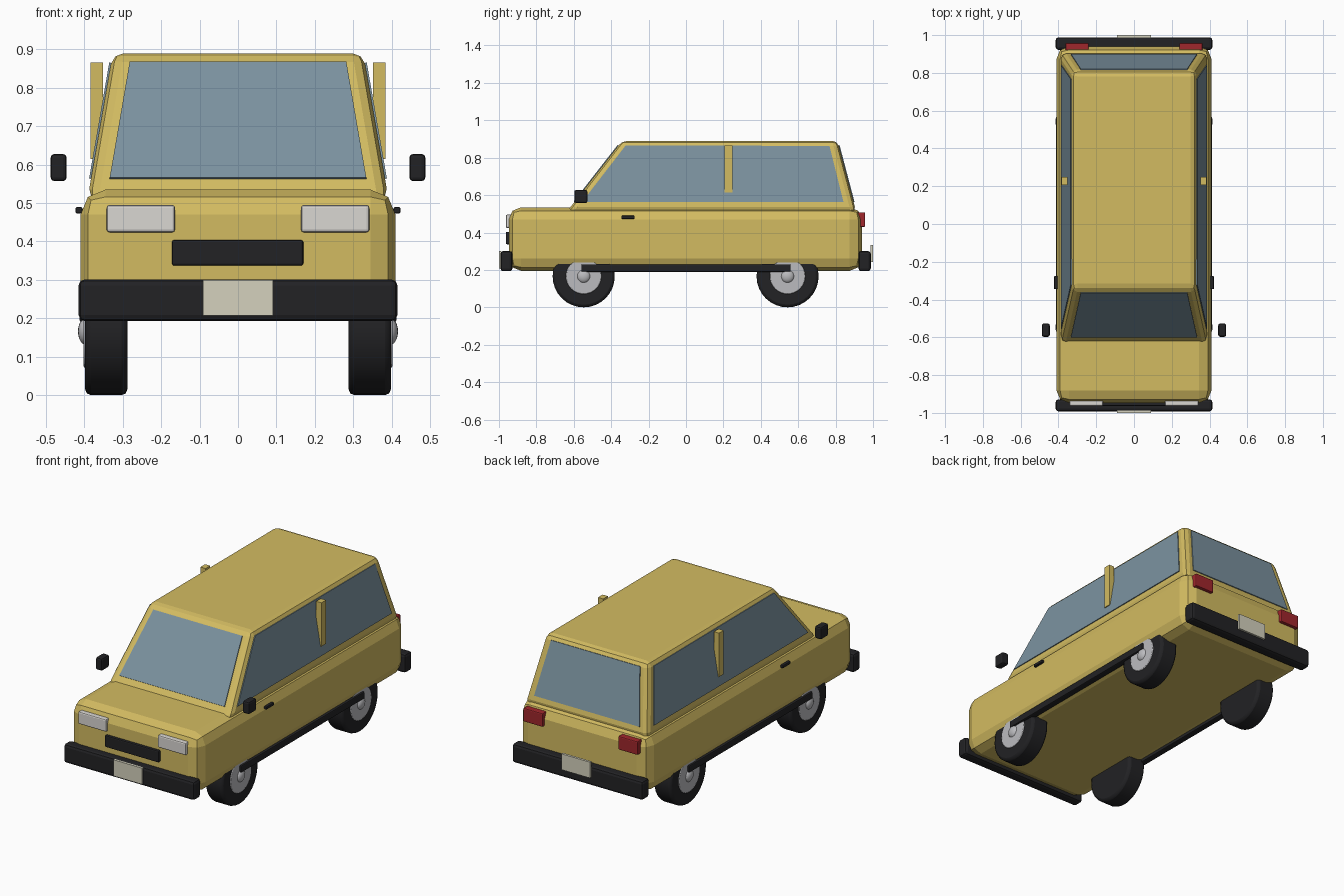
import bpy, bmesh, math
from mathutils import Vector, Matrix

if "Cube" in bpy.data.objects:
    bpy.data.objects.remove(bpy.data.objects["Cube"])


def material(name, rgb):
    m = bpy.data.materials.new(name)
    m.diffuse_color = (*rgb, 1)
    m.use_nodes = True
    m.node_tree.nodes["Principled BSDF"].inputs["Base Color"].default_value = m.diffuse_color
    return m


PAINT = material("yellow_paint", (0.65, 0.5, 0.12))
GLASS = material("glass", (0.2, 0.29, 0.35))
BLACK = material("black_rubber", (0.016, 0.016, 0.018))
RED = material("red_lens", (0.35, 0.02, 0.025))
PLATE = material("plate", (0.66, 0.64, 0.51))
LENS = material("clear_lens", (0.7, 0.68, 0.65))
CHROME = material("wheel_metal", (0.5, 0.5, 0.52))


def finish(bm, name, mat, bevel=0, segments=2, smooth=False):
    bmesh.ops.recalc_face_normals(bm, faces=bm.faces)
    mesh = bpy.data.meshes.new(name)
    bm.to_mesh(mesh)
    bm.free()
    mesh.materials.append(mat)
    ob = bpy.data.objects.new(name, mesh)
    bpy.context.collection.objects.link(ob)
    if smooth:
        bpy.ops.object.select_all(action='DESELECT')
        ob.select_set(True)
        bpy.context.view_layer.objects.active = ob
        bpy.ops.object.shade_smooth_by_angle(angle=math.radians(35))
    if bevel:
        mod = ob.modifiers.new("bevel", 'BEVEL')
        mod.width = bevel
        mod.segments = segments
        mod.limit_method = 'ANGLE'
    return ob


def hexa(name, bottom, top, mat, **kw):
    """Solid between two four-cornered loops."""
    bm = bmesh.new()
    a = [bm.verts.new(p) for p in bottom]
    b = [bm.verts.new(p) for p in top]
    bm.faces.new(a)
    bm.faces.new(b)
    for i in range(4):
        j = (i + 1) % 4
        bm.faces.new((a[i], a[j], b[j], b[i]))
    return finish(bm, name, mat, **kw)


def rect(x0, x1, y0, y1, z):
    return [(x0, y0, z), (x1, y0, z), (x1, y1, z), (x0, y1, z)]


def box(name, x, y, z, mat, **kw):
    return hexa(name, rect(*x, *y, z[0]), rect(*x, *y, z[1]), mat, **kw)


def disc(name, x0, x1, y, z, r, mat, **kw):
    bm = bmesh.new()
    m = Matrix.Translation(((x0 + x1) / 2, y, z)) @ Matrix.Rotation(math.pi / 2, 4, 'Y')
    bmesh.ops.create_cone(bm, cap_ends=True, segments=32, radius1=r, radius2=r,
                          depth=abs(x1 - x0), matrix=m)
    return finish(bm, name, mat, smooth=True, **kw)


def panel(name, pts, outward):
    """Thin pane straddling the cabin surface."""
    pts = [Vector(p) for p in pts]
    n = (pts[1] - pts[0]).cross(pts[2] - pts[0]).normalized()
    if n.dot(Vector(outward)) < 0:
        n = -n
    return hexa(name, [p - n * 0.006 for p in pts], [p + n * 0.005 for p in pts], GLASS)


# Body shell and tapered cabin
Z0, Z1 = 0.51, 0.89
box("body", (-0.41, 0.41), (-0.947, 0.94), (0.195, 0.535), PAINT, bevel=0.065)
hexa("cabin", rect(-0.392, 0.392, -0.638, 0.91, Z0),
     rect(-0.326, 0.326, -0.342, 0.81, Z1), PAINT, bevel=0.028)


def on_cabin(lo, hi, z):
    return lo + (hi - lo) * (z - Z0) / (Z1 - Z0)


# Windscreen and rear window
GB, GT = 0.563, 0.865
for name, lo, hi, d in (("windscreen", -0.638, -0.342, -1), ("rear_window", 0.91, 0.81, 1)):
    yb, yt = on_cabin(lo, hi, GB), on_cabin(lo, hi, GT)
    panel(name, [(-0.334, yb, GB), (0.334, yb, GB), (0.282, yt, GT), (-0.282, yt, GT)], (0, d, 0))

# Wheels along both axles
for end, y in (("front", -0.547), ("rear", 0.543)):
    for side, s in (("left", 1), ("right", -1)):
        disc(f"{end}_{side}_tyre", s * 0.288, s * 0.398, y, 0.166, 0.166, BLACK, bevel=0.015)
        disc(f"{end}_{side}_rim", s * 0.36, s * 0.402, y, 0.166, 0.095, CHROME, bevel=0.004)
        bm = bmesh.new()
        bmesh.ops.create_uvsphere(bm, u_segments=20, v_segments=12, radius=0.036,
                                  matrix=Matrix.Translation((s * 0.395, y, 0.166)) @
                                  Matrix.Diagonal((0.6, 1, 1, 1)))
        finish(bm, f"{end}_{side}_hub_cap", CHROME, smooth=True)

# Parts repeated on both sides
for side, s in (("left", 1), ("right", -1)):
    def sx(a, b):
        return tuple(sorted((s * a, s * b)))
    xb, xt = s * on_cabin(0.392, 0.326, GB), s * on_cabin(0.392, 0.326, GT)
    panel(f"{side}_side_window", [(xb, -0.555, GB), (xb, 0.842, GB), (xt, 0.767, GT - 0.003),
                                  (xt, -0.322, GT)], (s, 0, 0))
    box(f"{side}_door_pillar", sx(0.351, 0.384), (0.207, 0.249), (0.615, 0.866), PAINT)
    box(f"{side}_sill", sx(0.375, 0.413), (-0.56, 0.56), (0.19, 0.23), BLACK, bevel=0.006)
    box(f"{side}_door_handle", sx(0.405, 0.423), (-0.345, -0.275), (0.473, 0.49), BLACK, bevel=0.004)
    box(f"{side}_mirror", sx(0.446, 0.488), (-0.597, -0.527), (0.557, 0.628), BLACK, bevel=0.01)
    box(f"{side}_headlight", sx(0.164, 0.342), (-0.963, -0.92), (0.424, 0.495), LENS, bevel=0.007)
    box(f"{side}_tail_light", sx(0.24, 0.363), (0.91, 0.958), (0.43, 0.508), RED, bevel=0.006)

# Grille, bumpers and plates
box("grille", (-0.172, 0.17), (-0.963, -0.93), (0.337, 0.404), BLACK, bevel=0.006)
box("front_bumper", (-0.415, 0.415), (-0.992, -0.928), (0.193, 0.301), BLACK, bevel=0.015)
box("rear_bumper", (-0.415, 0.415), (0.922, 0.988), (0.193, 0.301), BLACK, bevel=0.015)
box("front_plate", (-0.091, 0.091), (-1.0, -0.988), (0.207, 0.3), PLATE)
box("rear_plate", (-0.091, 0.091), (0.986, 1.0), (0.243, 0.334), PLATE)
